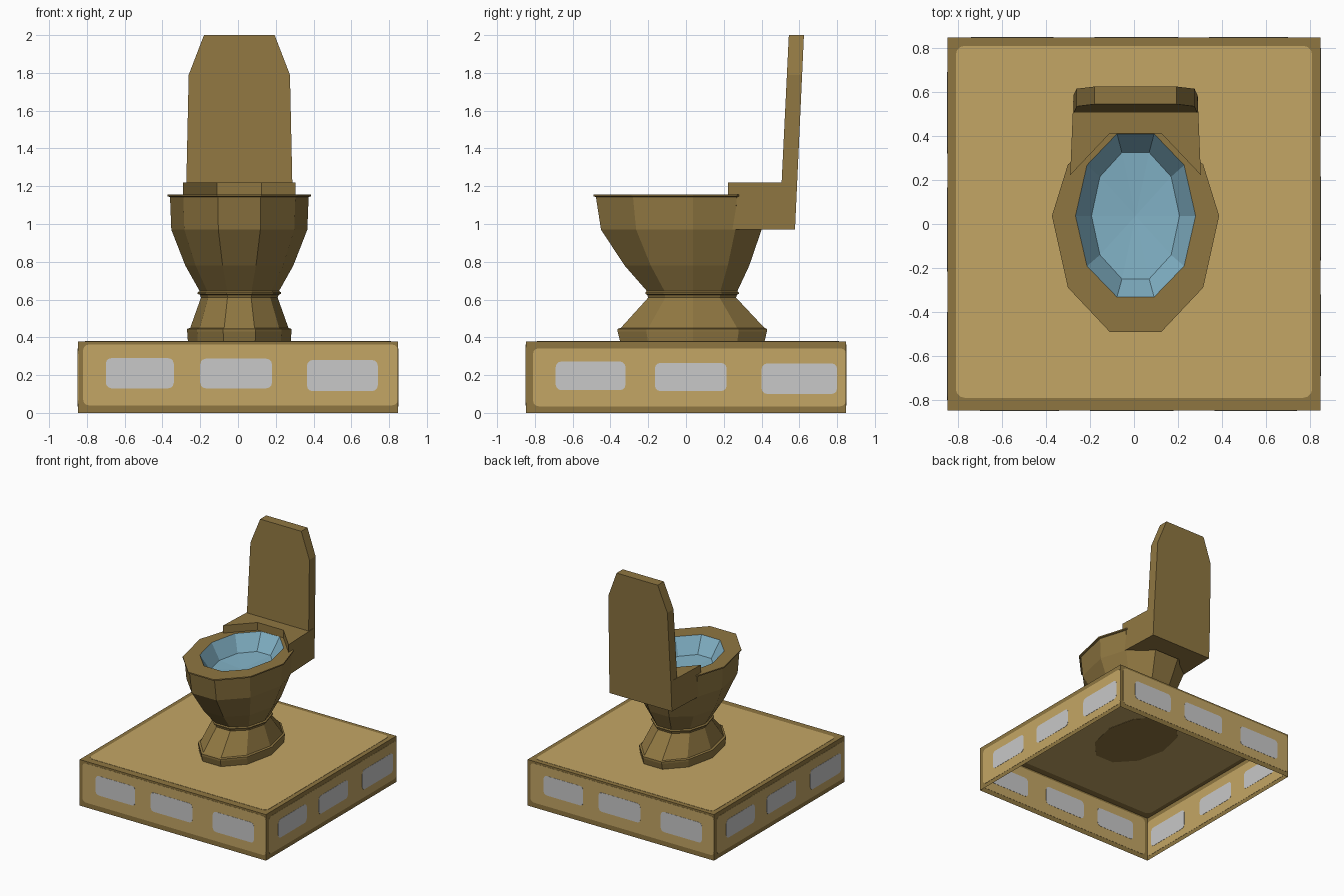
import bpy, bmesh, math
from mathutils import Matrix, Vector

if "Cube" in bpy.data.objects:
    bpy.data.objects.remove(bpy.data.objects["Cube"])


def material(name, rgb):
    m = bpy.data.materials.new(name)
    m.diffuse_color = (*rgb, 1.0)
    m.use_nodes = True
    m.node_tree.nodes["Principled BSDF"].inputs["Base Color"].default_value = m.diffuse_color
    return m


BRONZE = material("dark bronze", (0.275, 0.183, 0.053))
GOLD = material("pale gold", (0.55, 0.38, 0.13))
GREY = material("light grey", (0.58, 0.58, 0.58))
BLUE = material("water blue", (0.22, 0.44, 0.56))


def finish(name, bm, mats, recalc=True):
    if recalc:
        bmesh.ops.recalc_face_normals(bm, faces=bm.faces)
    me = bpy.data.meshes.new(name)
    bm.to_mesh(me)
    bm.free()
    for m in mats:
        me.materials.append(m)
    ob = bpy.data.objects.new(name, me)
    bpy.context.collection.objects.link(ob)
    return ob


def bridge(bm, a, b):
    n = len(a)
    return [bm.faces.new((a[i], a[(i + 1) % n], b[(i + 1) % n], b[i])) for i in range(n)]


def solid(name, pairs, mat):
    """Closed prisms, each from two matching outlines."""
    bm = bmesh.new()
    for lo, hi in pairs:
        a = [bm.verts.new(p) for p in lo]
        b = [bm.verts.new(p) for p in hi]
        bridge(bm, a, b)
        bm.faces.new(a[::-1])
        bm.faces.new(b)
    return finish(name, bm, [mat])


def rounded(u0, u1, v0, v1, r):
    pts = []
    corners = ((u1 - r, v1 - r), (u0 + r, v1 - r), (u0 + r, v0 + r), (u1 - r, v0 + r))
    for k, (cu, cv) in enumerate(corners):
        for j in range(4):
            a = math.radians(90 * k + 30 * j)
            pts.append((cu + r * math.cos(a), cv + r * math.sin(a)))
    return pts


# plinth: open underneath, thin sheet walls
W, TOP = 0.847, 0.378
bm = bmesh.new()
corner = [(-W, -W), (W, -W), (W, W), (-W, W)]
low = [bm.verts.new((x, y, 0)) for x, y in corner]
high = [bm.verts.new((x, y, TOP)) for x, y in corner]
bridge(bm, low, high)
bm.faces.new(high)
finish("plinth", bm, [BRONZE], recalc=False)

# gold panel on the plinth top
out = rounded(-0.81, 0.81, -0.79, 0.81, 0.04)
solid("top_panel", [([(x, y, TOP - 0.002) for x, y in out],
                     [(x, y, TOP + 0.002) for x, y in out])], GOLD)


# gold panels and grey windows, showing on both sides of each wall
def wall_plates(name, k, outlines, t, mat):
    rot = Matrix.Rotation(math.radians(90 * k), 3, 'Z')
    pairs = [tuple([rot @ Vector((u, -W + s * t, v)) for u, v in o] for s in (1, -1))
             for o in outlines]
    solid(name, pairs, mat)


A = [(-0.70, -0.34, 0.13, 0.29), (-0.20, 0.18, 0.13, 0.287), (0.365, 0.74, 0.115, 0.28)]
B = [(-0.69, -0.32, 0.12, 0.272), (-0.165, 0.215, 0.115, 0.265), (0.40, 0.80, 0.10, 0.262)]
for k, side in enumerate(("front", "right", "back", "left")):
    wins = B if k % 2 else A
    panel = (-0.81, W, 0.035, 0.342) if k % 2 else (-0.82, W, 0.04, 0.362)
    wall_plates(side + "_panel", k, [rounded(*panel, 0.03)], 0.0015, GOLD)
    wall_plates(side + "_windows", k, [rounded(*w, 0.03) for w in wins], 0.003, GREY)

# pedestal and bowl: ten-sided egg-shaped loft
CX, CY = 0.007, 0.037


def egg(rx, yf, yb, z):
    pts = []
    for i in range(10):
        a = math.radians(36 * i)
        s = math.sin(a)
        ry = (yb - CY if s > 0 else CY - yf) / math.sin(math.radians(72))
        pts.append((CX + rx * math.cos(a), CY + s * ry, z))
    return pts


rings = [
    (0.272, -0.348, 0.415, 0.374), (0.276, -0.362, 0.428, 0.43),
    (0.276, -0.362, 0.428, 0.445), (0.260, -0.345, 0.415, 0.45),   # foot lip
    (0.203, -0.200, 0.265, 0.61), (0.208, -0.205, 0.27, 0.625),
    (0.221, -0.215, 0.28, 0.63), (0.221, -0.215, 0.28, 0.638),     # neck lip
    (0.210, -0.207, 0.272, 0.645), (0.286, -0.325, 0.335, 0.78),
    (0.360, -0.450, 0.400, 0.97), (0.367, -0.477, 0.41, 1.143),
    (0.380, -0.490, 0.415, 1.147), (0.380, -0.490, 0.415, 1.157),  # rim
    (0.273, -0.332, 0.410, 1.157), (0.200, -0.250, 0.325, 1.03),   # basin
]
bm = bmesh.new()
loops = [[bm.verts.new(p) for p in egg(*r)] for r in rings]
bm.faces.new(loops[0][::-1])
for j in range(len(loops) - 1):
    for f in bridge(bm, loops[j], loops[j + 1]):
        f.material_index = int(j == len(loops) - 2)
drain = bm.verts.new((CX, CY, 1.01))
for i in range(10):
    bm.faces.new((loops[-1][i], loops[-1][(i + 1) % 10], drain)).material_index = 1
finish("bowl", bm, [BRONZE, BLUE])

# hinge block wrapped around the back of the rim
block = [(-0.29, 0.222), (-0.110, 0.412), (0.124, 0.412), (0.304, 0.222),
         (0.290, 0.56), (-0.276, 0.56)]
solid("hinge_block", [([(x, y, 0.97) for x, y in block],
                       [(x, y, 1.22) for x, y in block])], BRONZE)

# raised lid leaning back, with clipped top corners
lid = [(0.283, 0.97), (0.281, 1.20), (0.268, 1.79), (0.187, 2.0)]
lid = [(CX + x, z) for x, z in lid] + [(CX - x, z) for x, z in reversed(lid)]
solid("lid", [([(x, 0.494 + (z - 0.97) * 0.049, z) for x, z in lid],
               [(x, 0.577 + (z - 0.97) * 0.046, z) for x, z in lid])], BRONZE)
